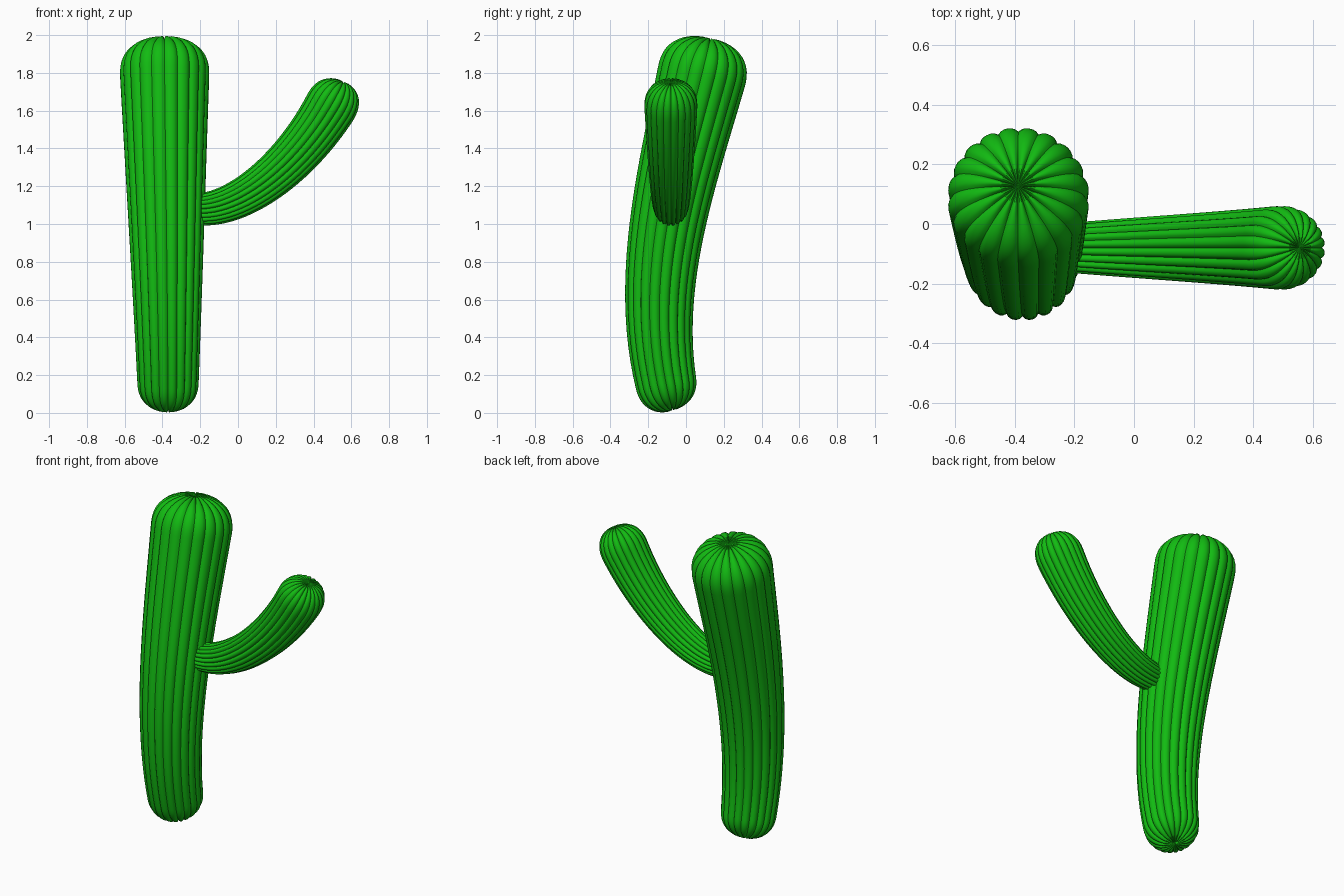
import bpy, bmesh, math
from mathutils import Vector

if "Cube" in bpy.data.objects:
    bpy.data.objects.remove(bpy.data.objects["Cube"])

green = bpy.data.materials.new("cactus green")
green.diffuse_color = (0.006, 0.50, 0.006, 1)
green.use_nodes = True
green.node_tree.nodes["Principled BSDF"].inputs["Base Color"].default_value = green.diffuse_color


def bezier(p, t):
    u = 1 - t
    return p[0]*u**3 + p[1]*3*u*u*t + p[2]*3*u*t*t + p[3]*t**3


def ribbed_stem(name, pts, r0, r1, cap0, cap1, ribs, depth, per_rib=6):
    """Tapered tube along a curve with rounded, creased ends."""
    p = [Vector(q) for q in pts]
    length = sum((bezier(p, (i+1)/50) - bezier(p, i/50)).length for i in range(50))
    c0, c1 = cap0/length, cap1/length
    # rings packed closely in the two rounded ends
    steps = 12
    ease = [1 - math.cos(math.pi/2*i/steps) for i in range(1, steps+1)]
    ts = [c0*e for e in ease]
    ts += [c0 + (1-c0-c1)*i/24 for i in range(1, 24)]
    ts += [1 - c1*e for e in reversed(ease)]
    bm = bmesh.new()
    n = ribs*per_rib
    rings = []
    for t in ts:
        tan = (bezier(p, min(t+.001, 1)) - bezier(p, max(t-.001, 0))).normalized()
        side = Vector((0, 1, 0)).cross(tan).normalized()
        other = tan.cross(side)
        d0, d1 = min(t/c0, 1), min((1-t)/c1, 1)
        s0 = (1-(1-d0)**2.3)**(1/2.3)
        s1 = (1-(1-d1)**2.3)**(1/2.3)
        full = r0 + (r1-r0)*t
        r = full*s0*s1
        # creases push inward along the surface normal
        ax = (1-s1*s1) - (1-s0*s0)
        rad = s0*s1
        ring = []
        for k in range(n):
            a = 2*math.pi*k/n
            groove = depth*(1 - abs(math.sin(ribs*a/2)))**1.5
            out = side*math.cos(a) + other*math.sin(a)
            ring.append(bm.verts.new(bezier(p, t) + out*(r - groove*rad) - tan*groove*ax))
        rings.append(ring)
    for a, b in zip(rings, rings[1:]):
        for k in range(n):
            bm.faces.new((a[k], a[(k+1) % n], b[(k+1) % n], b[k]))
    # close both ends at a slightly sunken pole
    for ring, t, s in ((rings[0], 0, 1), (rings[-1], 1, -1)):
        tan = (bezier(p, abs(t-.001)) - bezier(p, t)).normalized()
        pole = bm.verts.new(bezier(p, t) + tan*depth)
        for k in range(n):
            bm.faces.new((ring[k], pole, ring[(k+1) % n]))
    bmesh.ops.recalc_face_normals(bm, faces=bm.faces)
    me = bpy.data.meshes.new(name)
    bm.to_mesh(me)
    bm.free()
    me.materials.append(green)
    ob = bpy.data.objects.new(name, me)
    bpy.context.collection.objects.link(ob)
    bpy.context.view_layer.objects.active = ob
    ob.select_set(True)
    bpy.ops.object.shade_smooth_by_angle(angle=math.radians(40))
    ob.select_set(False)


# main trunk, leaning back
ribbed_stem("trunk", [(-.37, -.07, .012), (-.372, -.264, .67), (-.385, -.016, 1.33), (-.39, .13, 1.985)],
            .157, .247, .15, .21, 20, .014)
# single side arm, curving upward
ribbed_stem("side_arm", [(-.24, -.08, 1.08), (.02, -.08, 1.05), (.38, -.08, 1.36), (.56, -.08, 1.755)],
            .083, .149, .04, .14, 20, .011)
